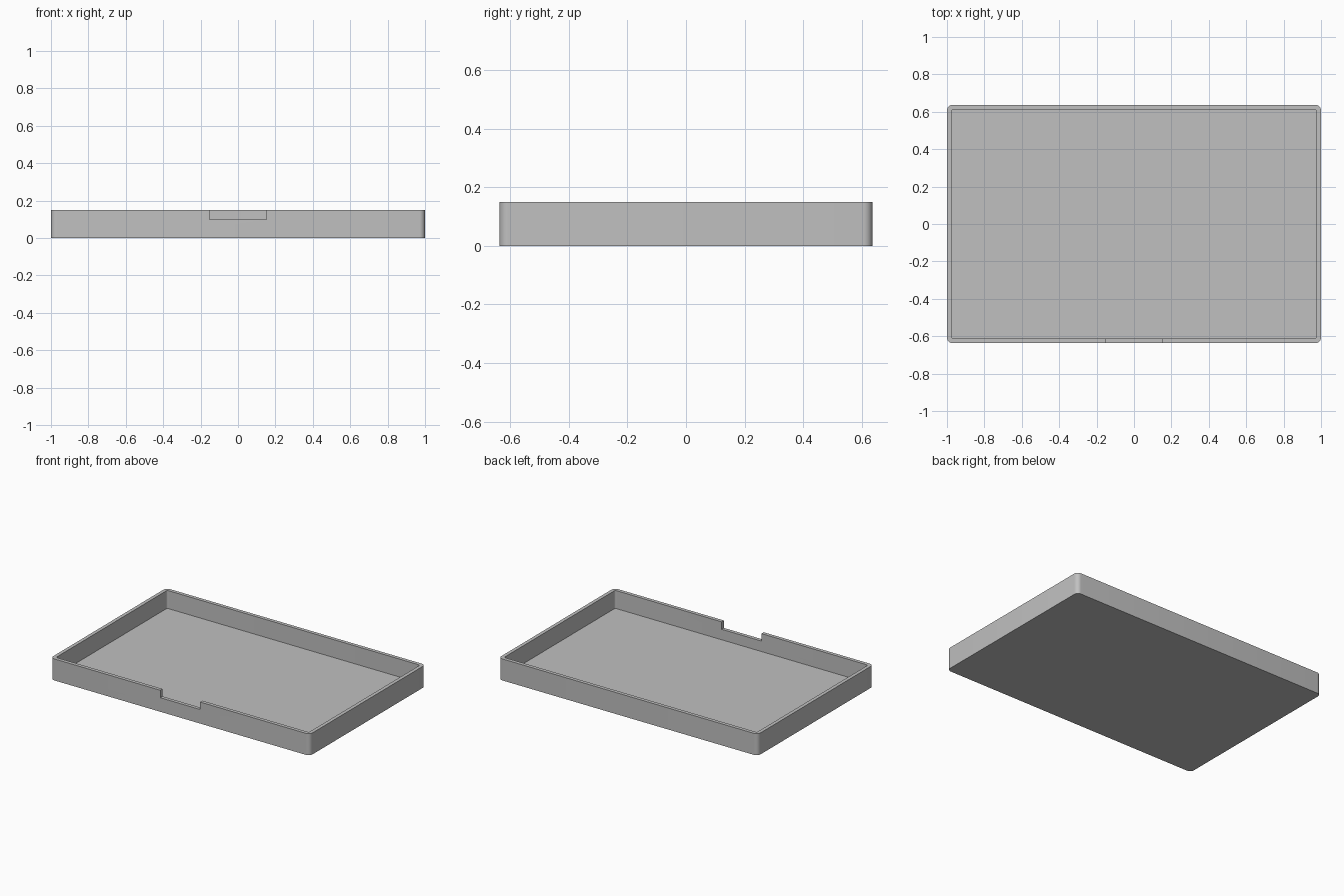
import bpy
import bmesh

if "Cube" in bpy.data.objects:
    bpy.data.objects.remove(bpy.data.objects["Cube"], do_unlink=True)

HALF_X, HALF_Y, HEIGHT = 1.0, 0.637, 0.15
WALL, FLOOR = 0.025, 0.025
NOTCH_HALF, NOTCH_Z = 0.153, 0.098

grey = bpy.data.materials.new("plain grey")
grey.use_nodes = True
colour = (0.53, 0.53, 0.53, 1)
grey.diffuse_color = colour
grey.node_tree.nodes["Principled BSDF"].inputs["Base Color"].default_value = colour


def rounded_box(name, x, y, z, radius=0):
    """Box spanning the x, y and z ranges, with rounded upright edges."""
    bm = bmesh.new()
    bmesh.ops.create_cube(bm, size=1)
    for v in bm.verts:
        v.co = [r[0] if c < 0 else r[1] for c, r in zip(v.co, (x, y, z))]
    if radius:
        upright = [e for e in bm.edges
                   if abs(e.verts[0].co.z - e.verts[1].co.z) > 0.01]
        bmesh.ops.bevel(bm, geom=upright, offset=radius, segments=8,
                        profile=0.5, affect='EDGES')
    bmesh.ops.recalc_face_normals(bm, faces=bm.faces)
    mesh = bpy.data.meshes.new(name)
    bm.to_mesh(mesh)
    bm.free()
    mesh.materials.append(grey)
    obj = bpy.data.objects.new(name, mesh)
    bpy.context.collection.objects.link(obj)
    return obj


# Solid tray body
tray = rounded_box("tray", (-HALF_X, HALF_X), (-HALF_Y, HALF_Y), (0, HEIGHT), 0.03)

# Cutters for the hollow and the finger notch in the front wall
in_x, in_y = HALF_X - WALL, HALF_Y - WALL
cutters = [
    rounded_box("hollow_cutter", (-in_x, in_x), (-in_y, in_y),
                (FLOOR, HEIGHT + 0.1), 0.012),
    rounded_box("notch_cutter", (-NOTCH_HALF, NOTCH_HALF),
                (-HALF_Y - 0.1, -in_y + 0.1), (NOTCH_Z, HEIGHT + 0.2)),
]
bpy.ops.object.select_all(action='DESELECT')
tray.select_set(True)
bpy.context.view_layer.objects.active = tray
for cutter in cutters:
    cutter.hide_render = True
    cut = tray.modifiers.new(cutter.name, 'BOOLEAN')
    cut.operation = 'DIFFERENCE'
    cut.solver = 'EXACT'
    cut.object = cutter
    bpy.ops.object.modifier_apply(modifier=cut.name)
    bpy.data.objects.remove(cutter, do_unlink=True)

# Smooth rounded corners, crisp rims
bpy.ops.object.shade_smooth_by_angle(angle=0.6)
